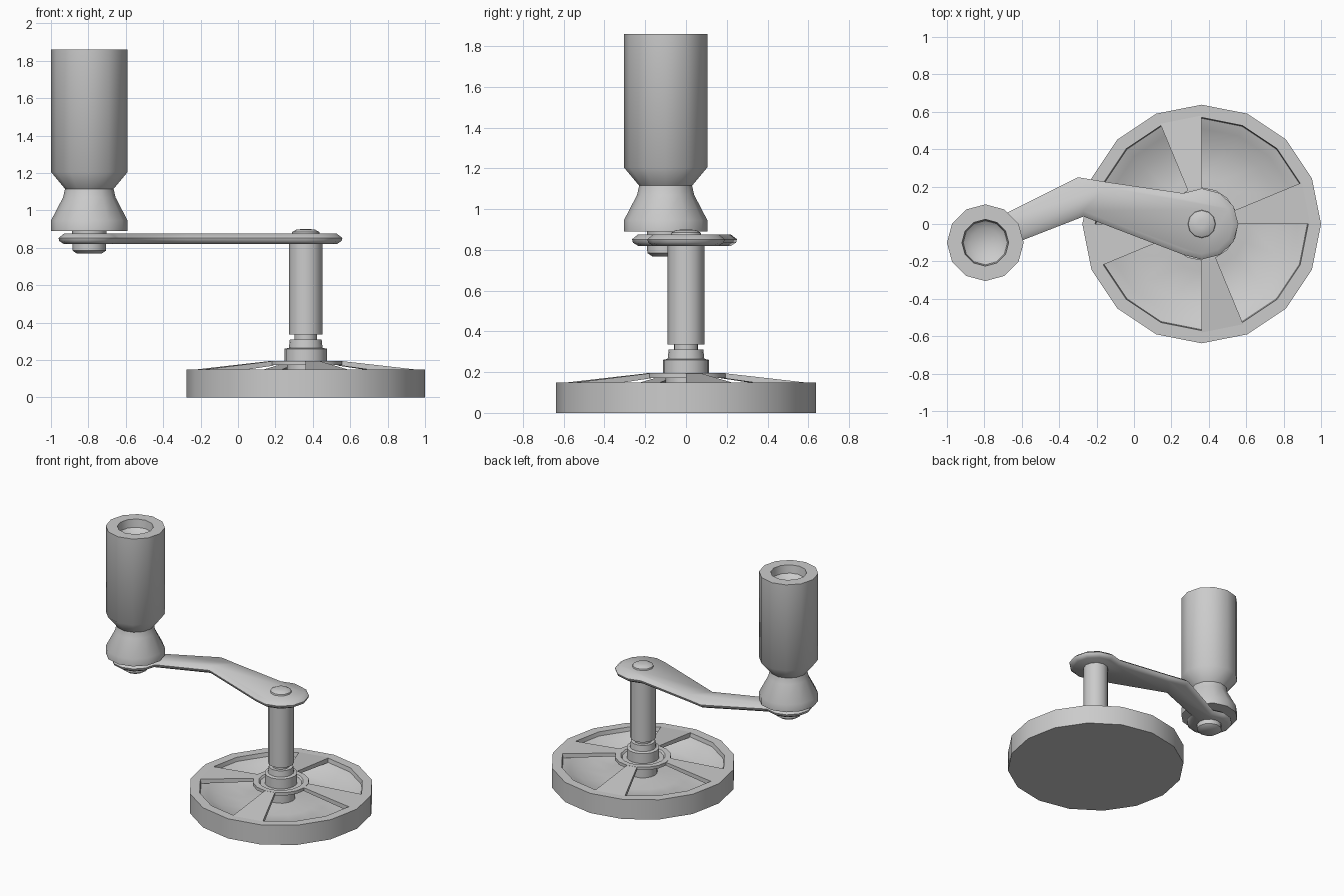
import bpy, bmesh
from math import sin, cos, pi, radians
from mathutils import Vector

if "Cube" in bpy.data.objects:
    bpy.data.objects.remove(bpy.data.objects["Cube"])

WX, WY = 0.362, 0.0      # wheel / shaft axis
HX, HY = -0.795, -0.10   # handle axis


def finish(name, bm, angle=40):
    bmesh.ops.remove_doubles(bm, verts=bm.verts, dist=1e-5)
    bmesh.ops.recalc_face_normals(bm, faces=bm.faces)
    me = bpy.data.meshes.new(name)
    bm.to_mesh(me)
    bm.free()
    ob = bpy.data.objects.new(name, me)
    bpy.context.collection.objects.link(ob)
    bpy.ops.object.select_all(action='DESELECT')
    ob.select_set(True)
    bpy.context.view_layer.objects.active = ob
    bpy.ops.object.shade_smooth_by_angle(angle=radians(angle))
    return ob


def skin(bm, rings, closed=False):
    """Bridge matching rings of points; cap the ends unless closed."""
    vs = [[bm.verts.new(p) for p in r] for r in rings]
    n = len(vs[0])
    pairs = list(zip(vs, vs[1:])) + ([(vs[-1], vs[0])] if closed else [])
    for a, b in pairs:
        for i in range(n):
            j = (i + 1) % n
            bm.faces.new((a[i], a[j], b[j], b[i]))
    if not closed:
        bm.faces.new(vs[0])
        bm.faces.new(vs[-1])


def circle(cx, cy, r, z, n):
    return [(cx + r * cos(2 * pi * i / n), cy + r * sin(2 * pi * i / n), z)
            for i in range(n)]


def lathe(name, cx, cy, profile, n, closed=False):
    bm = bmesh.new()
    skin(bm, [circle(cx, cy, r, z, n) for r, z in profile], closed)
    return finish(name, bm)


# wheel rim with closed base and dished floor
lathe("wheel_rim", WX, WY, [(0.638, 0), (0.638, 0.15), (0.57, 0.15), (0.565, 0.12),
                            (0.51, 0.10), (0.43, 0.05), (0.25, 0.05), (0.10, 0.07)], 16)

# four tapered spokes, each one rim segment wide
bm = bmesh.new()
for k in range(4):
    a0, a1 = k * pi / 2, k * pi / 2 + pi / 8
    ring = lambda r, z, h: [(WX + r * cos(a), WY + r * sin(a), zz)
                            for a, zz in ((a0, z - h), (a1, z - h), (a1, z), (a0, z))]
    skin(bm, [ring(0.58, 0.15, 0.035), ring(0.185, 0.195, 0.025)])
finish("wheel_spokes", bm)

# ring joining the spokes at the hub
lathe("hub_ring", WX, WY, [(0.195, 0.172), (0.195, 0.195), (0.155, 0.195),
                           (0.145, 0.183), (0.10, 0.183), (0.10, 0.172)], 16, True)

# stepped hub and vertical shaft
lathe("hub", WX, WY, [(0.10, 0.05), (0.10, 0.18), (0.113, 0.185), (0.113, 0.26),
                      (0.09, 0.265), (0.085, 0.31), (0.06, 0.31), (0.06, 0.345)], 16)
lathe("shaft", WX, WY, [(0.09, 0.335), (0.09, 0.83)], 12)
lathe("shaft_cap", WX, WY, [(0.078, 0.86), (0.072, 0.885), (0.05, 0.897), (0.02, 0.90)], 12)

# cranked arm: round ends joined by a bent bar, edges chamfered
pts = [(WX + 0.196 * cos(radians(a)), WY + 0.19 * sin(radians(a)))
       for a in range(-120, 121, 30)]
pts += [(-0.15, 0.225), (-0.30, 0.25)]
pts += [(HX + 0.165 * cos(radians(a)), HY + 0.165 * sin(radians(a)))
        for a in range(60, 361, 30)]
pts += [(-0.27, 0.04)]
outline = [Vector(p) for p in pts]


def inset(loop, d, z):
    out = []
    for i, p in enumerate(loop):
        a = (p - loop[i - 1]).normalized()
        b = (loop[(i + 1) % len(loop)] - p).normalized()
        na, nb = Vector((-a.y, a.x)), Vector((-b.y, b.x))
        m = (na + nb) / max(1 + na.dot(nb), 0.4)
        q = p + m * d
        out.append((q.x, q.y, z))
    return out


bm = bmesh.new()
skin(bm, [inset(outline, 0.028, 0.82), inset(outline, 0.004, 0.836),
          inset(outline, 0.0, 0.852), inset(outline, 0.028, 0.875)])
finish("crank_arm", bm, 60)

# grip pivot bolt below and through the arm
lathe("grip_bolt", HX, HY, [(0.065, 0.768), (0.09, 0.785), (0.092, 0.90)], 12)

# hand grip with waist and a recessed top
lathe("hand_grip", HX, HY, [(0.205, 0.89), (0.205, 0.945), (0.14, 1.07), (0.13, 1.115),
                            (0.205, 1.205), (0.205, 1.86), (0.125, 1.86),
                            (0.118, 1.80), (0.08, 1.77)], 12)
